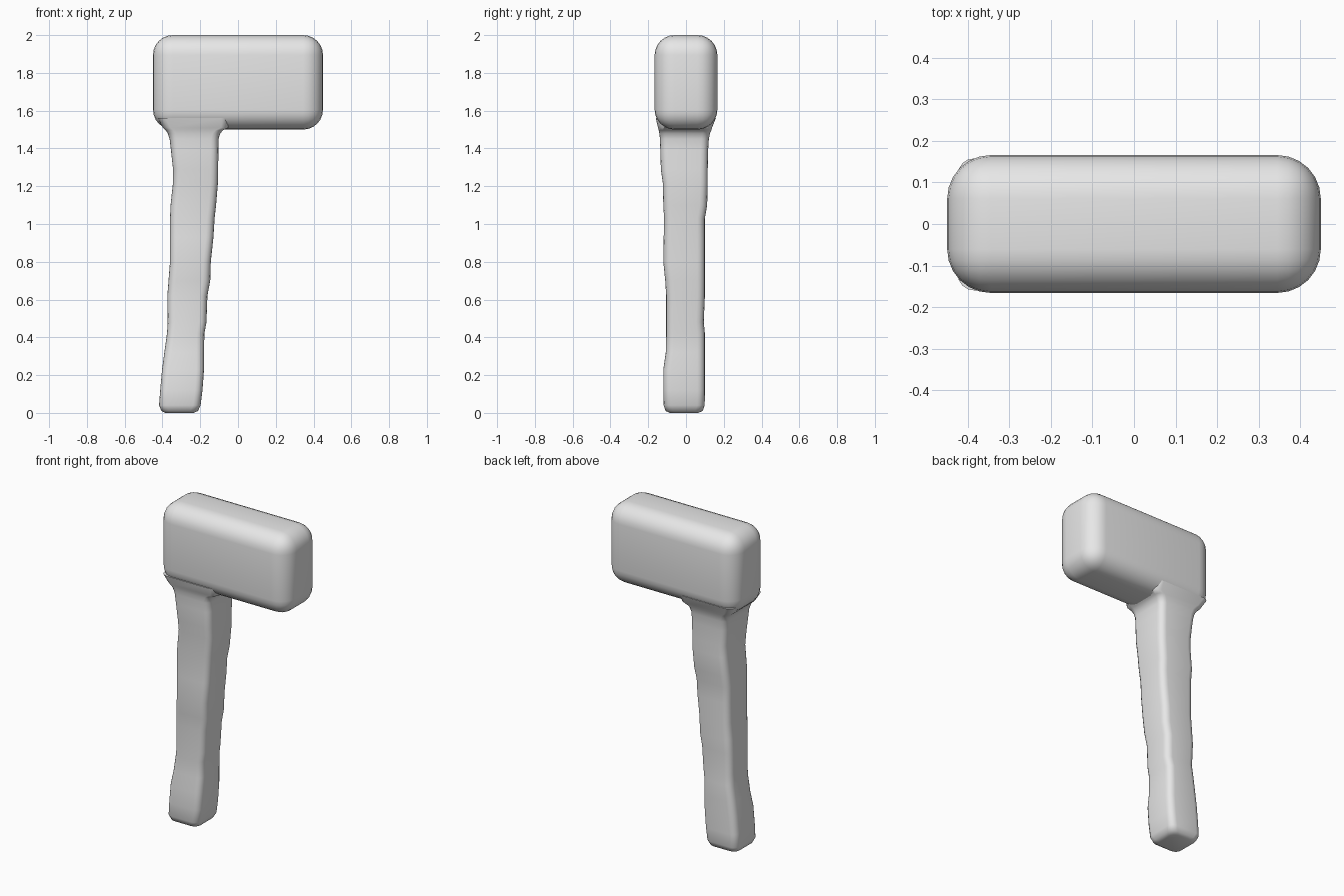
import bpy, bmesh, math

if "Cube" in bpy.data.objects:
    bpy.data.objects.remove(bpy.data.objects["Cube"])

stone = bpy.data.materials.new("plain_grey")
stone.diffuse_color = (0.8, 0.8, 0.8, 1)
stone.use_nodes = True
stone.node_tree.nodes["Principled BSDF"].inputs["Base Color"].default_value = stone.diffuse_color


def finish(name, bm, angle):
    bmesh.ops.recalc_face_normals(bm, faces=bm.faces[:])
    me = bpy.data.meshes.new(name)
    bm.to_mesh(me)
    bm.free()
    me.materials.append(stone)
    ob = bpy.data.objects.new(name, me)
    bpy.context.collection.objects.link(ob)
    bpy.ops.object.select_all(action='DESELECT')
    ob.select_set(True)
    bpy.context.view_layer.objects.active = ob
    bpy.ops.object.shade_smooth_by_angle(angle=math.radians(angle))
    return ob


# Head: block with generously rounded edges
bm = bmesh.new()
bmesh.ops.create_cube(bm, size=1)
for v in bm.verts:
    v.co = (v.co.x * 0.9, v.co.y * 0.332, 1.75 + v.co.z * 0.5)
bmesh.ops.bevel(bm, geom=bm.edges[:], offset=0.105, segments=6, profile=0.5,
                affect='EDGES', clamp_overlap=True)
finish("hammer_head", bm, 60)

# Handle: uneven hand-carved shaft; z, left, right, front, back
sections = [
    (0.00, -0.385, -0.235, -0.085, 0.065),
    (0.01, -0.405, -0.212, -0.108, 0.088),
    (0.04, -0.418, -0.198, -0.118, 0.099),
    (0.12, -0.412, -0.188, -0.120, 0.100),
    (0.23, -0.402, -0.180, -0.120, 0.100),
    (0.32, -0.390, -0.180, -0.107, 0.100),
    (0.42, -0.376, -0.178, -0.105, 0.100),
    (0.48, -0.372, -0.167, -0.105, 0.094),
    (0.62, -0.374, -0.162, -0.105, 0.100),
    (0.70, -0.368, -0.147, -0.110, 0.100),
    (0.80, -0.360, -0.144, -0.120, 0.100),
    (0.93, -0.360, -0.130, -0.118, 0.100),
    (1.03, -0.360, -0.124, -0.116, 0.100),
    (1.10, -0.357, -0.116, -0.120, 0.112),
    (1.22, -0.344, -0.106, -0.123, 0.115),
    (1.29, -0.344, -0.105, -0.133, 0.115),
    (1.39, -0.355, -0.104, -0.136, 0.117),
    (1.45, -0.362, -0.103, -0.138, 0.121),
    (1.48, -0.372, -0.094, -0.141, 0.127),
    (1.497, -0.384, -0.078, -0.145, 0.134),
    (1.51, -0.398, -0.050, -0.148, 0.138),
    (1.56, -0.425, -0.050, -0.160, 0.158),
]
SEG, RADIUS = 4, 0.04
bm = bmesh.new()
rings = []
for z, x0, x1, y0, y1 in sections:
    ring = []
    corners = [(x1, y1, -1, -1), (x0, y1, 1, -1), (x0, y0, 1, 1), (x1, y0, -1, 1)]
    for k, (cx, cy, sx, sy) in enumerate(corners):
        for i in range(SEG + 1):
            a = math.pi / 2 * (k + i / SEG)
            ring.append(bm.verts.new((cx + sx * RADIUS + RADIUS * math.cos(a),
                                      cy + sy * RADIUS + RADIUS * math.sin(a), z)))
    rings.append(ring)
for lo, hi in zip(rings, rings[1:]):
    n = len(lo)
    for i in range(n):
        bm.faces.new((lo[i], lo[(i + 1) % n], hi[(i + 1) % n], hi[i]))
bm.faces.new(rings[0])
bm.faces.new(rings[-1])
finish("handle", bm, 60)
